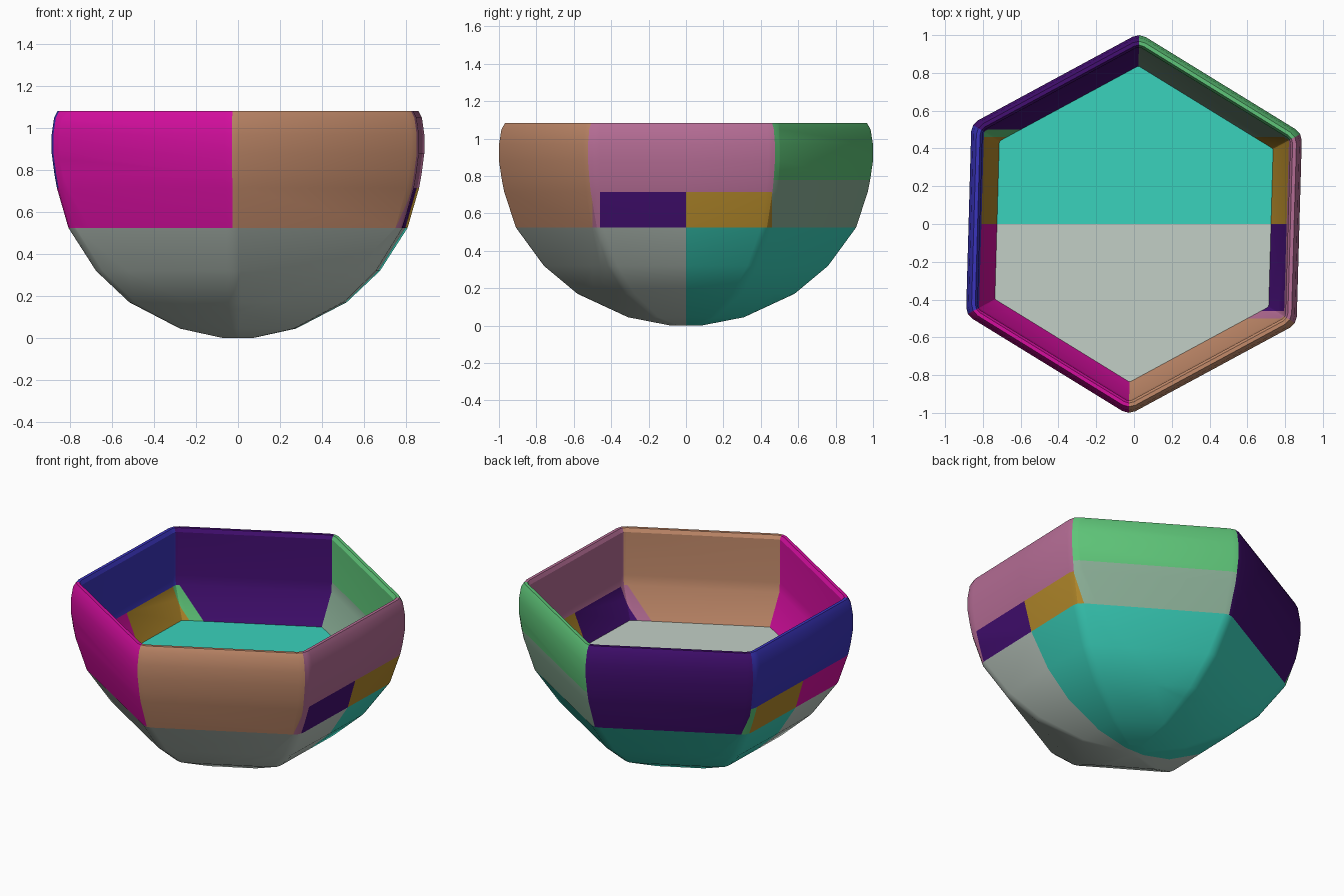
import bpy, bmesh
from math import sin, cos, radians
from mathutils import Vector

if "Cube" in bpy.data.objects:
    bpy.data.objects.remove(bpy.data.objects["Cube"])


def linear(c):
    c /= 255
    return c / 12.92 if c < 0.04 else ((c + 0.055) / 1.055) ** 2.4


def material(name, *rgb):
    mat = bpy.data.materials.new(name)
    mat.use_nodes = True
    colour = [linear(c) for c in rgb] + [1]
    mat.diffuse_color = colour
    mat.node_tree.nodes["Principled BSDF"].inputs["Base Color"].default_value = colour
    return mat


mats = [
    material("green", 94, 196, 120),
    material("purple", 66, 14, 112),
    material("blue", 58, 52, 188),
    material("magenta", 212, 14, 158),
    material("tan", 194, 138, 106),
    material("mauve", 180, 108, 148),
    material("gold", 178, 136, 42),
    material("sage", 138, 174, 150),
    material("teal", 58, 210, 188),
    material("pale grey", 194, 207, 198),
]
GREEN, PURPLE, BLUE, MAGENTA, TAN, MAUVE, GOLD, SAGE, TEAL, GREY = range(10)

TURN = 28.4       # angle of the first hexagon corner
FLOOR = 0.525     # height of the flat inside floor
BRICK = 0.715     # top of the small lower blocks
BAND = 0.78       # top of the sage band


def side_points(side, radius, z, rounding):
    """One hexagon side, from the middle of one rounded corner to the next."""
    a, b = (Vector((cos(t), sin(t), 0)) for t in
            (radians(TURN + 60 * side), radians(TURN + 60 * (side + 1))))
    gap = 0.27 * rounding
    sharp = radius / (1 - gap)
    pts = [a * radius, a.lerp(b, rounding) * sharp,
           b.lerp(a, rounding) * sharp, b * radius]
    return [p + Vector((0, 0, z)) for p in pts]


def build(name, sides, profile, colour, capped=False):
    """Loft profile rows (radius, height, rounding) along hexagon sides."""
    bm = bmesh.new()
    for side in sides:
        rows = [[bm.verts.new(p) for p in side_points(side, *row)] for row in profile]
        for low, high in zip(rows, rows[1:]):
            for i in range(3):
                bm.faces.new((low[i], low[i + 1], high[i + 1], high[i]))
    bmesh.ops.remove_doubles(bm, verts=bm.verts, dist=0.0005)
    if capped:
        rim = [e for e in bm.edges if e.is_boundary]
        bmesh.ops.holes_fill(bm, edges=rim, sides=0)
        bmesh.ops.recalc_face_normals(bm, faces=bm.faces)
    # Colour boundaries across the body
    for y in (-0.5, -0.46, 0, 0.46, 0.5):
        bmesh.ops.bisect_plane(bm, geom=bm.verts[:] + bm.edges[:] + bm.faces[:],
                               plane_co=(0, y, 0), plane_no=(0, 1, 0))
    for face in bm.faces:
        face.material_index = colour(face.calc_center_median())
    mesh = bpy.data.meshes.new(name)
    bm.to_mesh(mesh)
    bm.free()
    obj = bpy.data.objects.new(name, mesh)
    bpy.context.collection.objects.link(obj)
    for mat in mats:
        mesh.materials.append(mat)
    bpy.ops.object.select_all(action="DESELECT")
    obj.select_set(True)
    bpy.context.view_layer.objects.active = obj
    bpy.ops.object.shade_smooth_by_angle(angle=radians(25))


# Solid faceted base with a flat floor on top
base_profile = [(0.08, 0, 0.06), (0.31, 0.045, 0.06), (0.58, 0.17, 0.06),
                (0.76, 0.32, 0.05), (0.91, FLOOR, 0.04)]
build("bowl_base", range(6), base_profile,
      lambda c: TEAL if c.y > 0 else GREY, capped=True)

# Wall section: up the outside, over the rim, down the inside
wall_profile = [(0.91, FLOOR, 0.04), (0.972, BRICK, 0.04), (0.985, BAND, 0.04),
                (1.0, 0.88, 0.04), (1.0, 0.97, 0.04), (0.987, 1.05, 0.04),
                (0.968, 1.083, 0.04), (0.948, 1.083, 0.03), (0.936, 1.06, 0.02),
                (0.936, BAND, 0.01), (0.93, BRICK, 0.01), (0.835, FLOOR, 0.01)]


def wall_colour(side):
    def rule(c):
        if c.z < BRICK:
            if abs(c.y) < 0.46 and c.x > 0.5:
                return GOLD if c.y > 0 else PURPLE
            if abs(c.y) < 0.46 and c.x < -0.5:
                return GOLD if c.y > 0 else MAGENTA
            if 0 < c.y < 0.5 and c.x < 0 or side == 2 and c.y > 0:
                return GREEN
            if -0.5 < c.y < 0 and c.x > 0.5:
                return MAUVE
        if side == 0 and c.z < BAND:
            return SAGE
        return side      # the first six colours follow the six sides
    return rule


panels = ["back_left", "back_right", "right", "front_right", "front_left", "left"]
for side, label in enumerate(panels):
    build(label + "_wall", [side], wall_profile, wall_colour(side))
